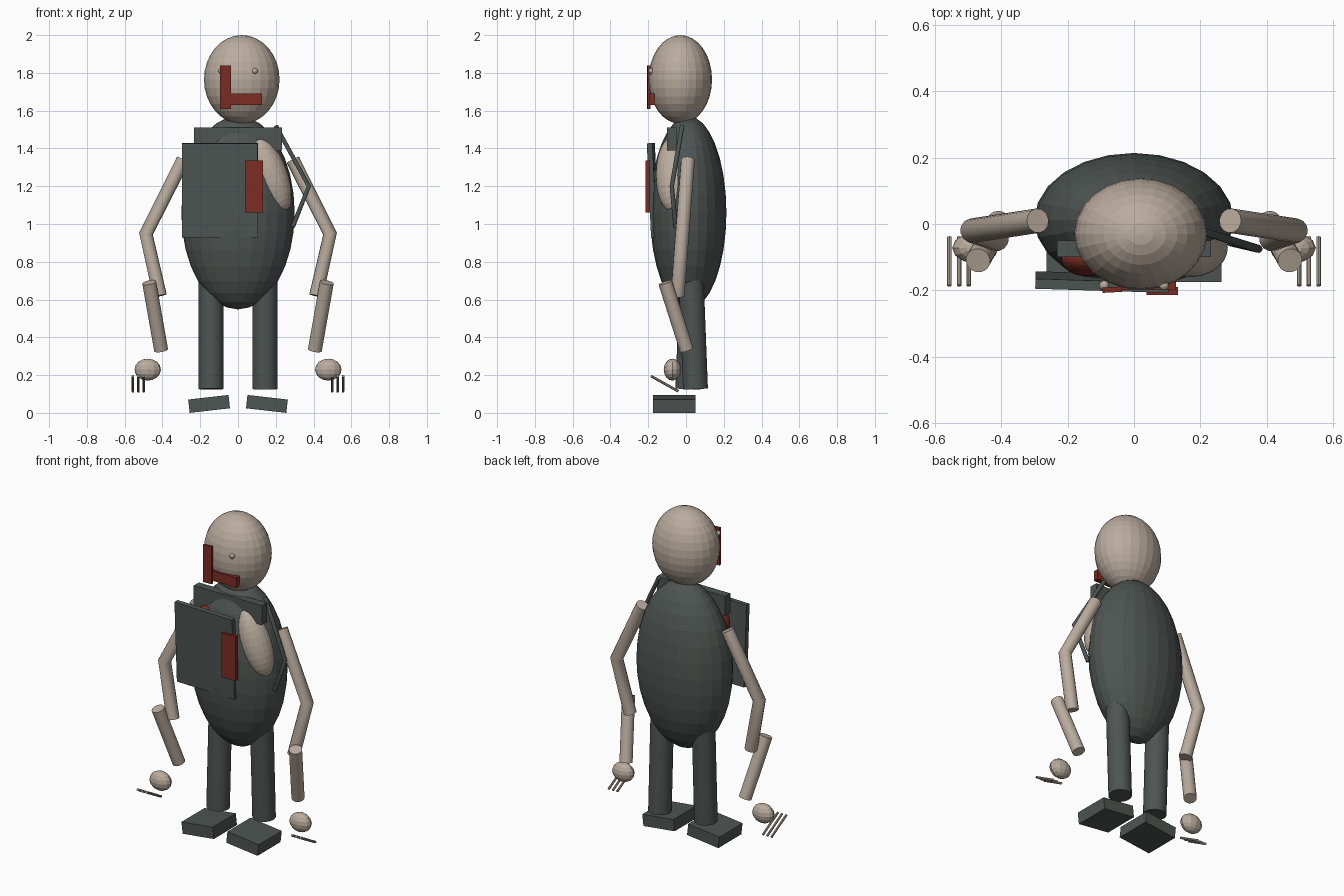
import bpy
from math import radians
from mathutils import Vector

cube = bpy.data.objects.get("Cube")
if cube:
    bpy.data.objects.remove(cube, do_unlink=True)


def material(name, rgb):
    m = bpy.data.materials.new(name)
    m.use_nodes = True
    color = (*rgb, 1.0)
    m.diffuse_color = color
    bsdf = next(n for n in m.node_tree.nodes if n.type == "BSDF_PRINCIPLED")
    bsdf.inputs["Base Color"].default_value = color
    return m


SKIN = material("beige", (0.49, 0.41, 0.34))
DARK = material("dark_grey_green", (0.075, 0.09, 0.083))
RED = material("dark_red", (0.20, 0.026, 0.017))


def finish(name, mat):
    ob = bpy.context.object
    ob.name = name
    ob.data.materials.append(mat)
    return ob


def ellipsoid(name, mat, center, radii, segs=24, rings=16, rot_y=0):
    bpy.ops.mesh.primitive_uv_sphere_add(segments=segs, ring_count=rings, radius=1,
                                         location=center, rotation=(0, radians(rot_y), 0))
    bpy.context.object.scale = radii
    return finish(name, mat)


def box(name, mat, center, size, rot=(0, 0, 0)):
    bpy.ops.mesh.primitive_cube_add(size=1, location=center,
                                    rotation=[radians(a) for a in rot])
    bpy.context.object.scale = size
    return finish(name, mat)


def rod(name, mat, start, end, radius, sides=24):
    a, b = Vector(start), Vector(end)
    bpy.ops.mesh.primitive_cylinder_add(
        vertices=sides, radius=radius, depth=(b - a).length, location=(a + b) / 2,
        rotation=(b - a).to_track_quat("Z", "Y").to_euler())
    ob = finish(name, mat)
    bpy.ops.object.shade_smooth_by_angle(angle=radians(30))
    return ob


def tube(name, mat, points, radius):
    curve = bpy.data.curves.new(name, "CURVE")
    curve.dimensions = "3D"
    curve.bevel_depth = radius
    curve.bevel_resolution = 4
    curve.use_fill_caps = True
    spline = curve.splines.new("POLY")
    spline.points.add(len(points) - 1)
    for p, co in zip(spline.points, points):
        p.co = (*co, 1)
    curve.materials.append(mat)
    ob = bpy.data.objects.new(name, curve)
    bpy.context.collection.objects.link(ob)
    return ob


# Head and torso
ellipsoid("head", SKIN, (0.02, -0.03, 1.765), (0.2, 0.168, 0.235))
ellipsoid("torso", DARK, (0, 0.012, 1.06), (0.3, 0.202, 0.512))

# Face: eyes and the angled red marking
for side, label in ((-1, "right"), (1, "left")):
    ellipsoid(label + "_eye", SKIN, (side * 0.09, -0.185, 1.81), (0.015,) * 3, 12, 8)
box("face_bar_upright", RED, (-0.066, -0.198, 1.725), (0.058, 0.016, 0.23), (0, 0, 3))
box("face_bar_level", RED, (0.04, -0.182, 1.66), (0.174, 0.03, 0.062))

# Chest masses on either side
ellipsoid("left_chest", SKIN, (0.172, -0.07, 1.26), (0.09, 0.09, 0.21), rot_y=-20)
ellipsoid("right_chest", RED, (-0.145, -0.105, 1.3), (0.075, 0.052, 0.11))

# Collar, chest plate, plate trim and shoulder strap
box("collar", DARK, (0, -0.075, 1.45), (0.465, 0.05, 0.12))
box("chest_plate", DARK, (-0.096, -0.175, 1.178), (0.402, 0.03, 0.5), (2.6, 0, -1.8))
box("plate_trim", RED, (0.085, -0.202, 1.198), (0.095, 0.024, 0.275))
tube("shoulder_strap", DARK,
     [(0.2, -0.02, 1.52), (0.375, -0.075, 1.2), (0.29, -0.055, 0.985)], 0.012)

# Limbs, mirrored left and right
for side, label in ((-1, "right"), (1, "left")):
    tube(label + "_upper_arm", SKIN,
         [(side * 0.29, 0.01, 1.34), (side * 0.487, -0.02, 0.948),
          (side * 0.413, -0.045, 0.62)], 0.037)
    rod(label + "_forearm", SKIN, (side * 0.47, -0.11, 0.69),
        (side * 0.407, 0.004, 0.333), 0.037)
    ellipsoid(label + "_hand", SKIN, (side * 0.478, -0.072, 0.229),
              (0.07, 0.046, 0.058), 12, 8)
    for i in range(3):
        x = side * (0.498 + 0.029 * i)
        rod(f"{label}_finger_{i + 1}", SKIN, (x, -0.04, 0.114), (x, -0.185, 0.195),
            0.007, 10)
    # Each leg leans slightly, one forward and one back
    rod(label + "_leg", DARK, (side * 0.143, 0.03 - side * 0.006, 0.8),
        (side * 0.143, 0.03 + side * 0.02, 0.126), 0.066, 32)
    box(label + "_foot", DARK, (side * 0.153, -0.0625, 0.0475),
        (0.215, 0.225, 0.071), (0, side * 6.5, 0))
